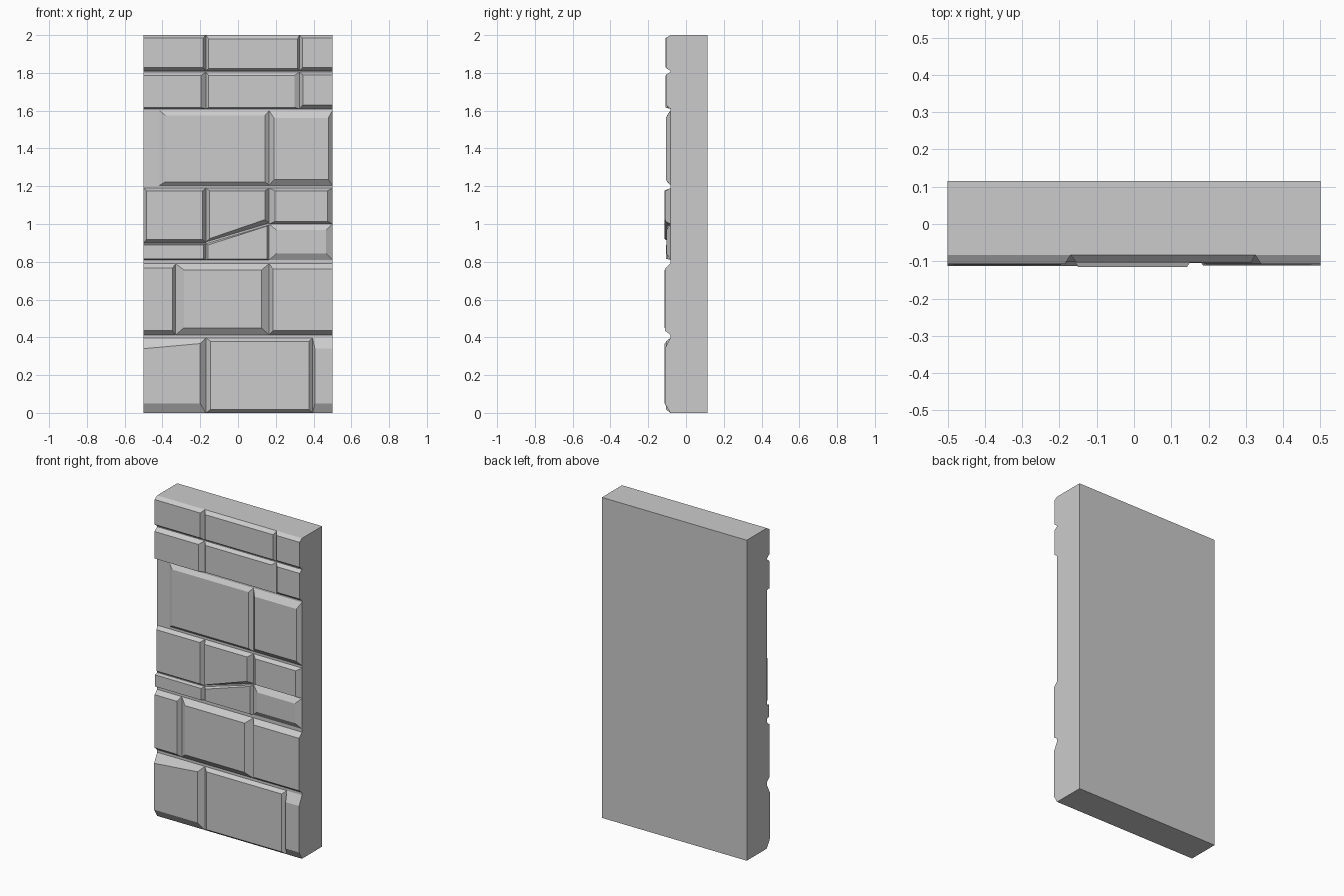
import bpy, bmesh

if "Cube" in bpy.data.objects:
    bpy.data.objects.remove(bpy.data.objects["Cube"])

BASE, BACK = -0.083, 0.115   # mortar plane and rear plane


def make_object(name, bm):
    bmesh.ops.recalc_face_normals(bm, faces=bm.faces)
    mesh = bpy.data.meshes.new(name)
    bm.to_mesh(mesh)
    bm.free()
    obj = bpy.data.objects.new(name, mesh)
    bpy.context.collection.objects.link(obj)
    return obj


def stone(bm, x, z, inset, y, skew_low=(0, 0), skew_top=(0, 0), face_top=0):
    """Chamfered block. inset = left, right, bottom, top; skews shift z at (left, right)."""
    (x0, x1), (z0, z1), (l, r, b, t) = x, z, inset
    outer = [(x0, z0 + skew_low[0]), (x1, z0 + skew_low[1]),
             (x1, z1 + skew_top[1]), (x0, z1 + skew_top[0])]
    moves = [(l, b), (-r, b), (-r, -t), (l, -t - face_top)]
    lo = [bm.verts.new((px, BASE, pz)) for px, pz in outer]
    hi = [bm.verts.new((px + dx, y, pz + dz)) for (px, pz), (dx, dz) in zip(outer, moves)]
    bm.faces.new(hi)
    for i in range(4):
        j = (i + 1) % 4
        bm.faces.new((lo[i], lo[j], hi[j], hi[i]))
    # the face must look towards -y
    bm.normal_update()


# backing slab
bm = bmesh.new()
bmesh.ops.create_cube(bm, size=1)
for v in bm.verts:
    v.co.y = BACK if v.co.y > 0 else BASE
    v.co.z = (v.co.z + 0.5) * 2
make_object("backing_slab", bm)


def course(name, stones):
    bm = bmesh.new()
    for args, extra in stones:
        stone(bm, *args, **extra)
    # open-backed blocks: flip any face that looks into the slab
    obj = make_object(name, bm)
    for p in obj.data.polygons:
        if p.normal.y > 1e-4:
            p.flip()


# bottom course
z = (0, 0.397)
course("stone_course_1", [
    (((-0.5, -0.17), z, (0, 0.03, 0.05, 0.03), -0.113), dict(face_top=0.027)),
    (((-0.17, 0.395), z, (0.025, 0.02, 0.018, 0.018), -0.105), {}),
    (((0.395, 0.5), z, (0.012, 0, 0.05, 0.057), -0.112), {}),
])

# second course
z = (0.413, 0.79)
course("stone_course_2", [
    (((-0.5, -0.33), z, (0, 0.017, 0.022, 0.024), -0.108), {}),
    (((-0.33, 0.165), z, (0.043, 0.04, 0.037, 0.033), -0.113), {}),
    (((0.165, 0.5), z, (0.02, 0, 0.022, 0.028), -0.111), {}),
])

# third course: split stones with a slanted joint
course("stone_course_3", [
    (((-0.5, -0.17), (0.9, 1.19), (0.015, 0.017, 0.018, 0.014), -0.11), {}),
    (((-0.5, -0.17), (0.81, 0.895), (0, 0.012, 0.006, 0.006), -0.105), {}),
    (((-0.17, 0.165), (0.905, 1.19), (0.02, 0.023, 0.018, 0.014), -0.115),
     dict(skew_low=(0, 0.1))),
    (((-0.17, 0.165), (0.81, 0.895), (0.012, 0.012, 0.006, 0.006), -0.1),
     dict(skew_top=(0, 0.1))),
    (((0.165, 0.5), (1.0, 1.19), (0.03, 0.025, 0.014, 0.014), -0.109), {}),
    (((0.165, 0.5), (0.81, 1.0), (0.04, 0.035, 0.035, 0.033), -0.104), {}),
])

# fourth course
z = (1.205, 1.6)
course("stone_course_4", [
    (((-0.415, 0.165), z, (0.03, 0.022, 0.018, 0.025), -0.1), {}),
    (((0.165, 0.5), z, (0.025, 0.022, 0.03, 0.038), -0.107), {}),
])

# two narrow courses at the top
z = (1.61, 1.805)
course("stone_course_5", [
    (((-0.5, -0.17), z, (0, 0.027, 0.006, 0.02), -0.109), {}),
    (((-0.17, 0.325), z, (0.015, 0.025, 0.008, 0.018), -0.1), {}),
    (((0.325, 0.5), z, (0.018, 0, 0.02, 0.015), -0.107), {}),
])
z = (1.81, 2.0)
course("stone_course_6", [
    (((-0.5, -0.17), z, (0, 0.016, 0.018, 0.016), -0.108), {}),
    (((-0.17, 0.325), z, (0.015, 0.01, 0.014, 0.02), -0.103), {}),
    (((0.325, 0.5), z, (0.016, 0, 0.018, 0.016), -0.107), {}),
])
